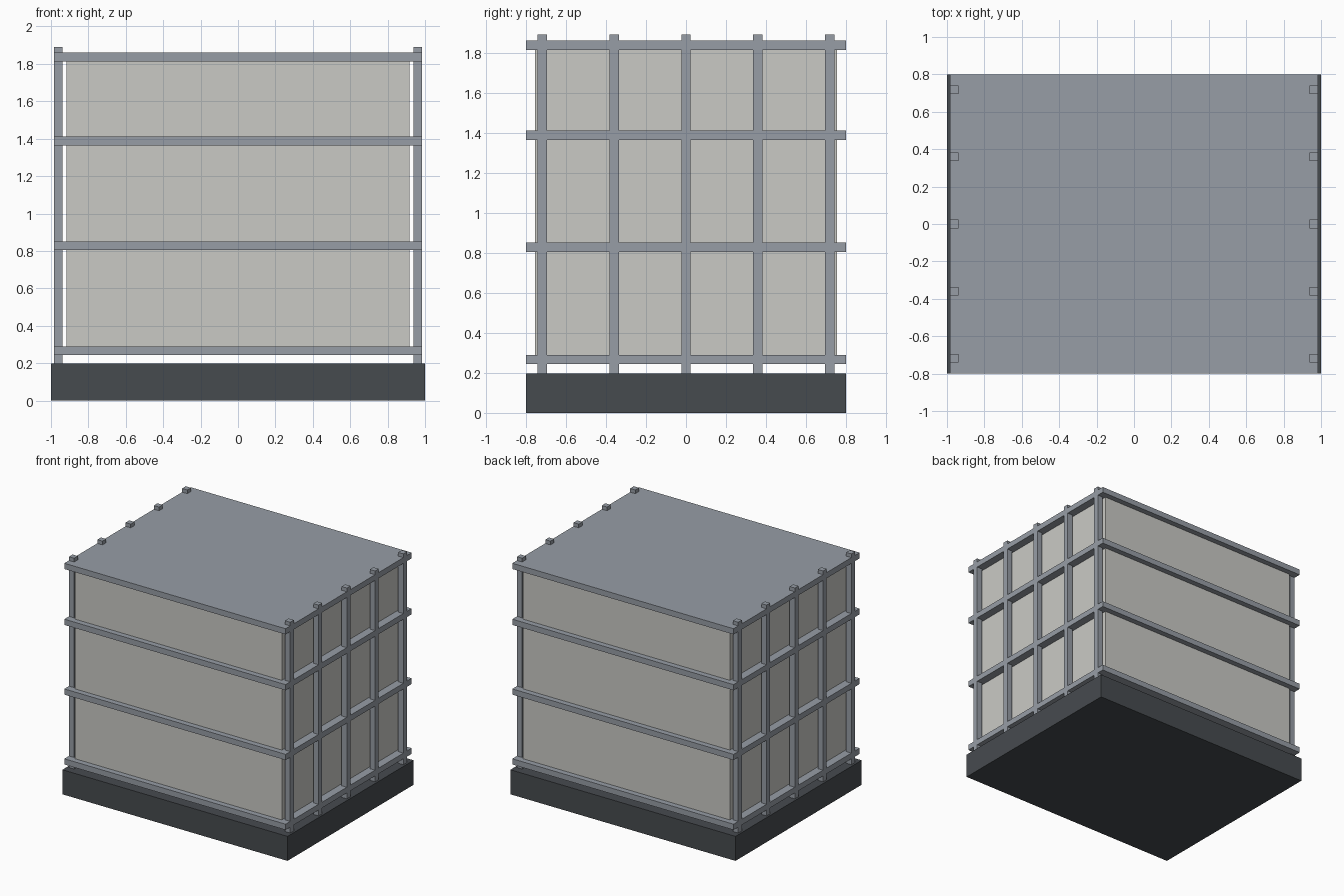
import bpy
import bmesh
from mathutils import Matrix, Vector

cube = bpy.data.objects.get("Cube")
if cube:
    bpy.data.objects.remove(cube, do_unlink=True)


def material(name, rgb):
    mat = bpy.data.materials.new(name)
    mat.use_nodes = True
    mat.diffuse_color = (*rgb, 1)
    mat.node_tree.nodes["Principled BSDF"].inputs["Base Color"].default_value = (*rgb, 1)
    return mat


STEEL = material("steel grey", (0.31, 0.34, 0.38))
WALL = material("pale wall", (0.59, 0.59, 0.56))
STONE = material("dark base", (0.062, 0.07, 0.078))


def box(name, low, high, mat):
    """Axis-aligned box between two corners."""
    low, high = Vector(low), Vector(high)
    bm = bmesh.new()
    bmesh.ops.create_cube(bm, size=1, matrix=Matrix.Diagonal((*(high - low), 1)))
    mesh = bpy.data.meshes.new(name)
    bm.to_mesh(mesh)
    bm.free()
    mesh.materials.append(mat)
    obj = bpy.data.objects.new(name, mesh)
    obj.location = (low + high) / 2
    bpy.context.collection.objects.link(obj)


BASE_TOP = 0.197
BAR = 0.046          # slab thickness and column width
HALF_X, HALF_Y = 0.983, 0.8
SLAB_TOPS = (0.29, 0.851, 1.411, 1.86)

# Plinth
box("base", (-1, -HALF_Y, 0), (1, HALF_Y, BASE_TOP), STONE)

# Floor slabs and roof
for i, top in enumerate(SLAB_TOPS):
    name = "roof_slab" if i == len(SLAB_TOPS) - 1 else f"floor_slab_{i + 1}"
    box(name, (-HALF_X, -HALF_Y, top - BAR), (HALF_X, HALF_Y, top), STEEL)

# Enclosed storeys between the slabs
for i, (floor, ceiling) in enumerate(zip(SLAB_TOPS, SLAB_TOPS[1:])):
    box(f"storey_{i + 1}", (-0.918, -0.755, floor), (0.918, 0.755, ceiling - BAR), WALL)

# Columns along both sides
for side, label in ((1, "left"), (-1, "right")):
    for i in range(5):
        x = side * (HALF_X - BAR / 2)
        y = (i - 2) * 0.359
        box(f"{label}_column_{i + 1}",
            (x - BAR / 2, y - BAR / 2, BASE_TOP),
            (x + BAR / 2, y + BAR / 2, 1.89), STEEL)
